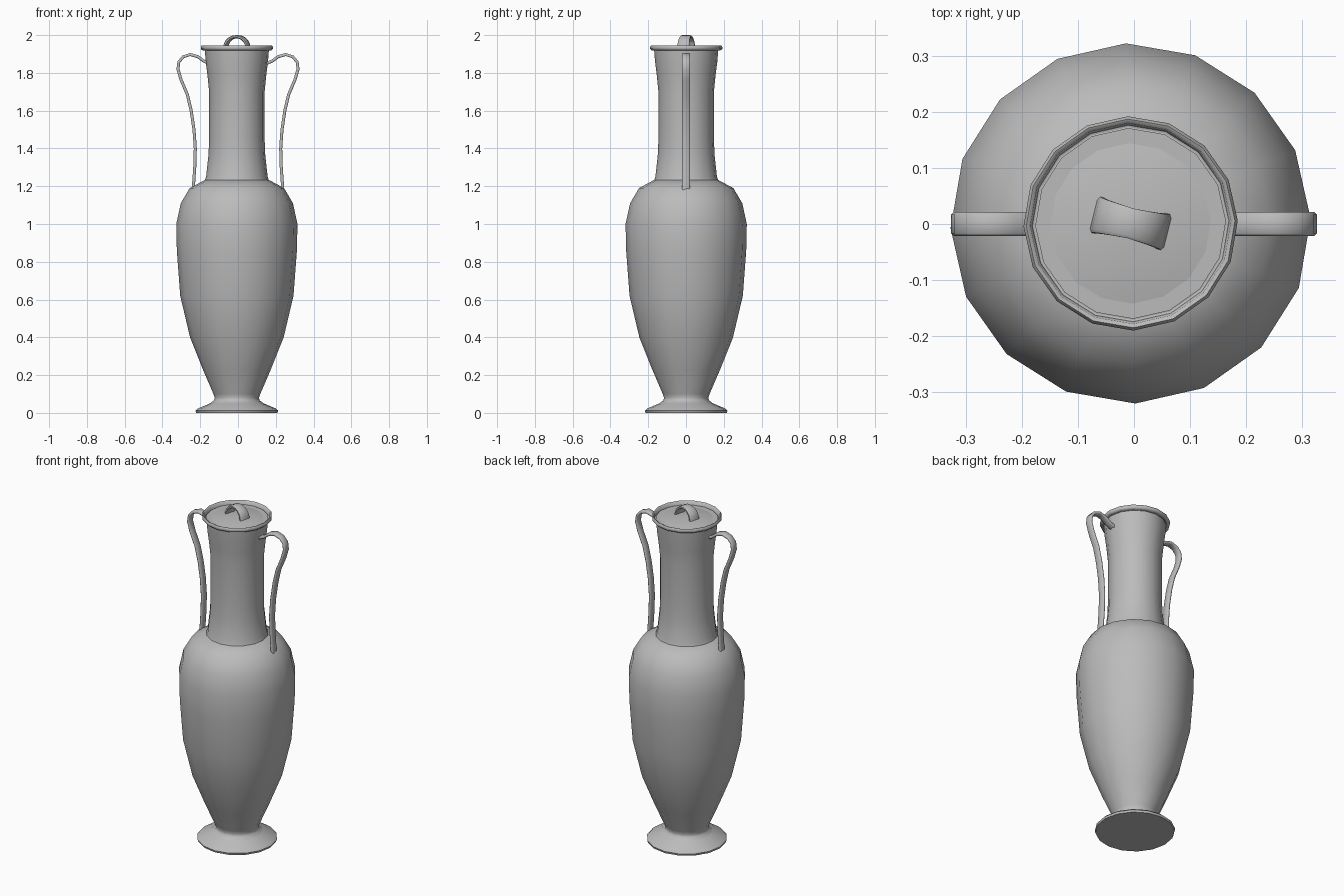
import bpy, bmesh, math
from mathutils import Vector, Matrix

cube = bpy.data.objects.get("Cube")
if cube:
    bpy.data.objects.remove(cube, do_unlink=True)

grey = bpy.data.materials.new("stone_grey")
grey.use_nodes = True
COLOUR = (0.5, 0.5, 0.5, 1)
grey.diffuse_color = COLOUR
grey.node_tree.nodes["Principled BSDF"].inputs["Base Color"].default_value = COLOUR

CENTRE = Vector((-0.006, 0.001, 0))
SIDES = 16


def finish(name, bm, angle):
    bmesh.ops.recalc_face_normals(bm, faces=bm.faces)
    mesh = bpy.data.meshes.new(name)
    bm.to_mesh(mesh)
    bm.free()
    mesh.materials.append(grey)
    obj = bpy.data.objects.new(name, mesh)
    bpy.context.collection.objects.link(obj)
    bpy.ops.object.select_all(action='DESELECT')
    obj.select_set(True)
    bpy.context.view_layer.objects.active = obj
    bpy.ops.object.shade_smooth_by_angle(angle=math.radians(angle))
    return obj


def lathe(name, profile, angle=50):
    """Revolve (radius, height) points; the ends are closed with caps."""
    bm = bmesh.new()
    rings = []
    for r, z in profile:
        ring = []
        for i in range(SIDES):
            a = math.tau * i / SIDES + math.radians(1.5)
            ring.append(bm.verts.new(CENTRE + Vector((r * math.cos(a), r * math.sin(a), z))))
        rings.append(ring)
    for low, high in zip(rings, rings[1:]):
        for i in range(SIDES):
            j = (i + 1) % SIDES
            bm.faces.new((low[i], low[j], high[j], high[i]))
    bm.faces.new(rings[0])
    bm.faces.new(rings[-1])
    return finish(name, bm, angle)


def strap(name, path, widths, thickness, matrix=Matrix()):
    """Sweep a flat band with bevelled edges along (x, z) points."""
    bm = bmesh.new()
    pts = [Vector((x, 0, z)) for x, z in path]
    rings = []
    for i, p in enumerate(pts):
        t = (pts[min(i + 1, len(pts) - 1)] - pts[max(i - 1, 0)]).normalized()
        n = Vector((-t.z, 0, t.x))
        w, h = widths[i] / 2, thickness / 2
        section = ((-w, -h / 2), (-w * 0.8, -h), (w * 0.8, -h), (w, -h / 2),
                   (w, h / 2), (w * 0.8, h), (-w * 0.8, h), (-w, h / 2))
        rings.append([bm.verts.new(p + Vector((0, a, 0)) + n * b) for a, b in section])
    for low, high in zip(rings, rings[1:]):
        for i in range(8):
            j = (i + 1) % 8
            bm.faces.new((low[i], low[j], high[j], high[i]))
    bm.faces.new(rings[0])
    bm.faces.new(rings[-1])
    bm.transform(matrix)
    return finish(name, bm, 50)


# Foot, belly and shoulder
lathe("body", [(0.215, 0), (0.219, 0.012), (0.205, 0.024), (0.143, 0.05), (0.121, 0.066),
               (0.117, 0.08), (0.124, 0.1), (0.18, 0.23), (0.248, 0.4), (0.3, 0.62),
               (0.318, 0.86), (0.321, 1.0), (0.297, 1.11), (0.25, 1.19), (0.172, 1.232)])

# Neck
lathe("neck", [(0.172, 1.225), (0.163, 1.25), (0.15, 1.37), (0.147, 1.45), (0.147, 1.7),
               (0.156, 1.79), (0.165, 1.86), (0.17, 1.925)])

# Lid with a raised rim around a shallow dome
lathe("lid", [(0.165, 1.918), (0.184, 1.92), (0.191, 1.927), (0.191, 1.938), (0.186, 1.945),
              (0.179, 1.942), (0.175, 1.918), (0.12, 1.93), (0.06, 1.937), (0.012, 1.94)], 60)

# Arched lid grip, turned slightly
arch = [(0.06 * math.cos(a), 1.934 + 0.058 * math.sin(a))
        for a in (math.pi * i / 10 for i in range(11))]
grip_widths = [0.054 + 0.012 * abs(i - 5) / 5 for i in range(11)]
strap("lid_grip", arch, grip_widths, 0.016,
      Matrix.Translation(CENTRE) @ Matrix.Rotation(math.radians(-14), 4, 'Z'))

# Side handles from below the lip to the shoulder
loop = [(0.15, 1.85), (0.18, 1.862), (0.213, 1.886), (0.253, 1.897), (0.29, 1.885),
        (0.313, 1.858), (0.318, 1.82), (0.302, 1.765), (0.268, 1.685), (0.248, 1.6),
        (0.233, 1.5), (0.226, 1.4), (0.229, 1.3), (0.238, 1.17)]
for name, side in (("left_handle", 1), ("right_handle", -1)):
    strap(name, [(side * x, z) for x, z in loop], [0.042] * len(loop), 0.016)
